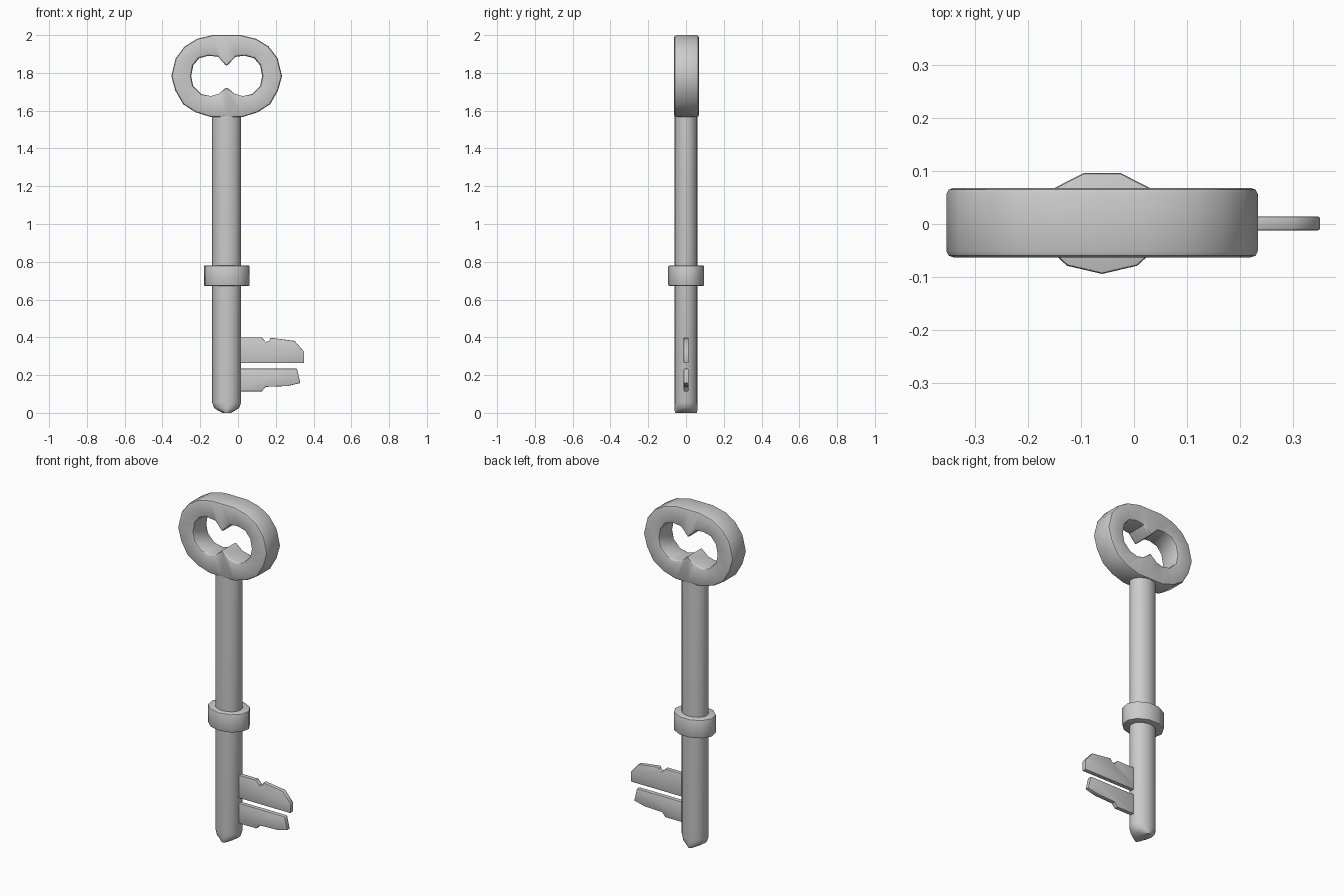
import bpy, bmesh, math

if "Cube" in bpy.data.objects:
    bpy.data.objects.remove(bpy.data.objects["Cube"])

CX = -0.06  # x of the shaft axis


def finish(name, bm, bevel=0.0, segments=2, angle=40):
    bmesh.ops.recalc_face_normals(bm, faces=bm.faces[:])
    me = bpy.data.meshes.new(name)
    bm.to_mesh(me)
    bm.free()
    ob = bpy.data.objects.new(name, me)
    bpy.context.collection.objects.link(ob)
    if bevel:
        mod = ob.modifiers.new("rounded_edges", 'BEVEL')
        mod.width, mod.segments = bevel, segments
        mod.limit_method, mod.angle_limit = 'ANGLE', math.radians(62)
    bpy.ops.object.select_all(action='DESELECT')
    ob.select_set(True)
    bpy.context.view_layer.objects.active = ob
    if bevel:
        bpy.ops.object.convert(target='MESH')
    bpy.ops.object.shade_smooth_by_angle(angle=math.radians(angle))
    return ob


def thicken(bm, depth):
    ext = bmesh.ops.extrude_face_region(bm, geom=bm.faces[:])
    vs = [v for v in ext["geom"] if isinstance(v, bmesh.types.BMVert)]
    bmesh.ops.translate(bm, verts=vs, vec=(0, depth, 0))


def plate(name, outline, y0, y1, bevel):
    bm = bmesh.new()
    bm.faces.new([bm.verts.new((x, y0, z)) for x, z in outline])
    thicken(bm, y1 - y0)
    return finish(name, bm, bevel)


def lofted(name, n, cy, rings, bevel=0.0):
    """Stack of elliptical n-sided rings given as (z, x radius, y radius)."""
    bm = bmesh.new()
    loops = []
    for z, rx, ry in rings:
        loops.append([bm.verts.new((CX + rx * math.sin(2 * math.pi * i / n),
                                    cy - ry * math.cos(2 * math.pi * i / n), z))
                      for i in range(n)])
    for a, b in zip(loops, loops[1:]):
        for i in range(n):
            j = (i + 1) % n
            bm.faces.new((a[i], a[j], b[j], b[i]))
    bm.faces.new(loops[0])
    bm.faces.new(loops[-1])
    return finish(name, bm, bevel)


# shaft with its wedge-like rounded tip
lofted("shaft", 16, 0.0, [(0.0, 0.022, 0.058), (0.012, 0.045, 0.06),
                          (0.026, 0.066, 0.061), (0.055, 0.077, 0.062),
                          (1.59, 0.077, 0.062)])

# collar around the shaft
lofted("collar", 11, 0.003, [(0.672, 0.122, 0.097), (0.78, 0.122, 0.097)], 0.006)

# bow: oval ring with a double-lobed hole, right half profiles mirrored
outer = [(0, 2.0), (.075, 2.0), (.157, 1.98), (.222, 1.94), (.27, 1.877),
         (.293, 1.783), (.272, 1.707), (.23, 1.634), (.165, 1.592),
         (.083, 1.566), (0, 1.566)]
inner = [(0, 1.834), (.045, 1.885), (.095, 1.891), (.145, 1.878), (.177, 1.84),
         (.188, 1.783), (.177, 1.73), (.135, 1.688), (.085, 1.677),
         (.042, 1.689), (0, 1.725)]
bm = bmesh.new()
loops = []
for half in (outer, inner):
    full = half + [(-x, z) for x, z in half[-2:0:-1]]
    loops.append([bm.verts.new((CX + x, -0.063, z)) for x, z in full])
count = len(loops[0])
for i in range(count):
    j = (i + 1) % count
    bm.faces.new((loops[0][i], loops[0][j], loops[1][j], loops[1][i]))
thicken(bm, 0.131)
finish("bow", bm, 0.012, 2)

# two bit blades
plate("upper_bit", [(-0.03, 0.40), (.125, 0.40), (.147, 0.376), (.166, 0.38),
                    (.171, 0.398), (.30, 0.381), (.35, 0.323), (.35, 0.264),
                    (-0.03, 0.264)], -0.012, 0.014, 0.004)
plate("lower_bit", [(-0.03, 0.234), (.312, 0.234), (.33, 0.158), (.262, 0.142),
                    (.147, 0.138), (.126, 0.114), (-0.03, 0.114)],
      -0.012, 0.014, 0.004)
